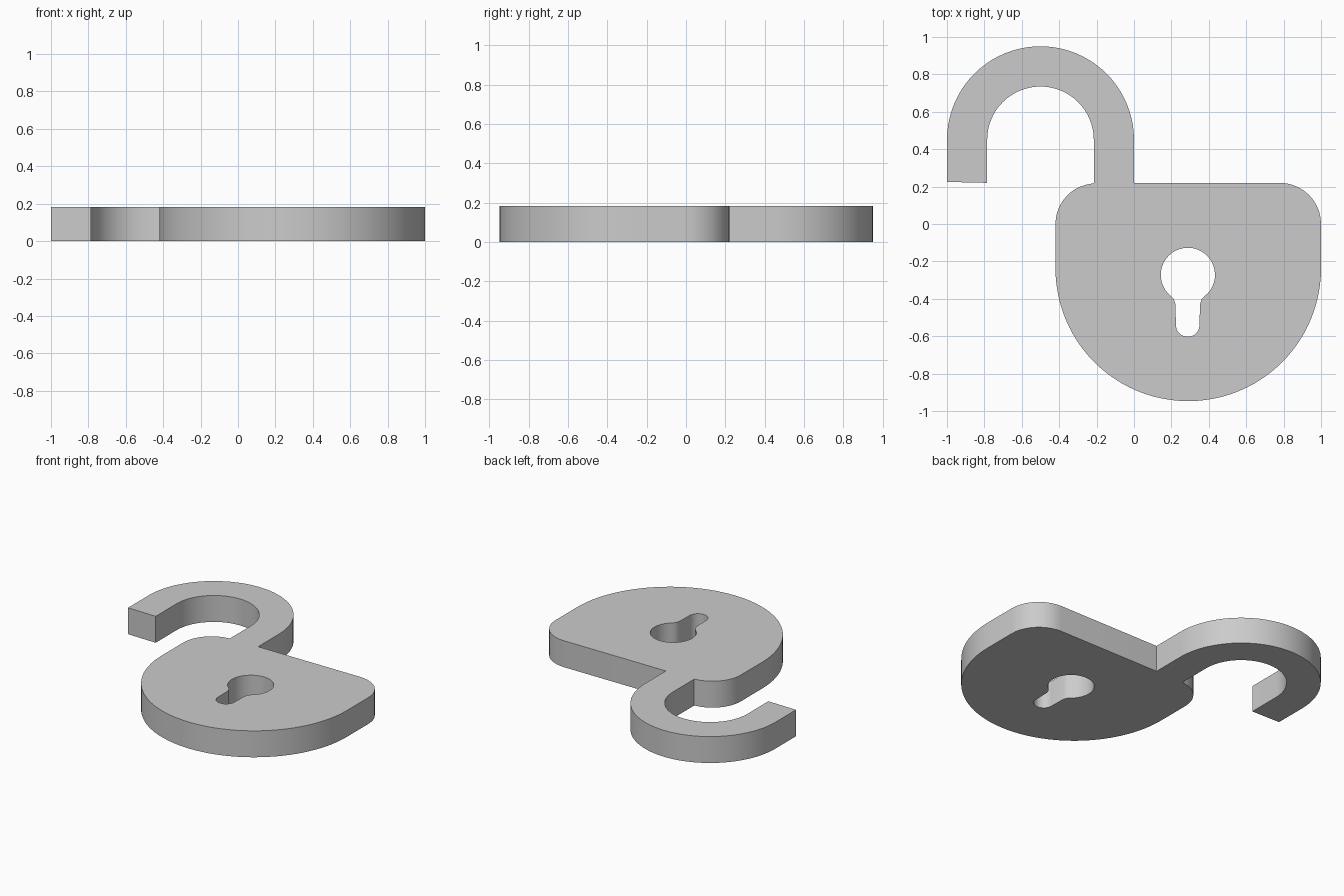
import bpy
import bmesh
from math import sin, cos, radians

if "Cube" in bpy.data.objects:
    bpy.data.objects.remove(bpy.data.objects["Cube"])

THICKNESS = 0.183


def arc(cx, cy, r, start, end, steps):
    """Points along a circular arc, angles in degrees."""
    angles = [radians(start + (end - start) * i / steps) for i in range(steps + 1)]
    return [(cx + r * cos(a), cy + r * sin(a)) for a in angles]


def plate(name, outlines, thickness):
    """Extruded flat plate; outlines after the first become holes."""
    curve = bpy.data.curves.new(name, 'CURVE')
    curve.dimensions = '2D'
    curve.fill_mode = 'BOTH'
    curve.extrude = thickness / 2
    for points in outlines:
        spline = curve.splines.new('POLY')
        spline.points.add(len(points) - 1)
        for p, (x, y) in zip(spline.points, points):
            p.co = (x, y, 0, 1)
        spline.use_cyclic_u = True
    obj = bpy.data.objects.new(name, curve)
    bpy.context.collection.objects.link(obj)
    bpy.ops.object.select_all(action='DESELECT')
    obj.select_set(True)
    bpy.context.view_layer.objects.active = obj
    bpy.ops.object.convert(target='MESH')
    obj = bpy.context.object

    # Weld caps to walls and rest the plate on the ground
    bm = bmesh.new()
    bm.from_mesh(obj.data)
    bmesh.ops.remove_doubles(bm, verts=bm.verts, dist=0.0001)
    bmesh.ops.translate(bm, verts=bm.verts, vec=(0, 0, thickness / 2))
    bmesh.ops.recalc_face_normals(bm, faces=bm.faces)
    bm.to_mesh(obj.data)
    bm.free()
    bpy.ops.object.shade_smooth_by_angle(angle=radians(30))
    return obj


# Open shackle flowing into the lock body, one continuous outline
outline = [(-1, 0.225), (-0.785, 0.22)]
outline += arc(-0.5, 0.45, 0.285, 180, 0, 32)         # inside of shackle
outline += [(-0.215, 0.218)]
outline += arc(-0.203, 0.0, 0.217, 96, 180, 10)       # left shoulder
outline += arc(0.29, -0.237, 0.71, 180, 360, 48)      # rounded bottom
outline += arc(0.78, 0.0, 0.22, 0, 90, 10)            # right shoulder
outline += [(0, 0.22)]
outline += arc(-0.5, 0.45, 0.5, 0, 180, 40)           # outside of shackle

# Keyhole: round top, small neck curve, slot with rounded end
keyhole = arc(0.288, -0.272, 0.145, -52, 232, 32)
keyhole += [(0.213, -0.402), (0.222, -0.43)]
keyhole += arc(0.287, -0.54, 0.063, 180, 360, 16)
keyhole += [(0.353, -0.43), (0.362, -0.402)]

plate("open_padlock", [outline, keyhole], THICKNESS)
